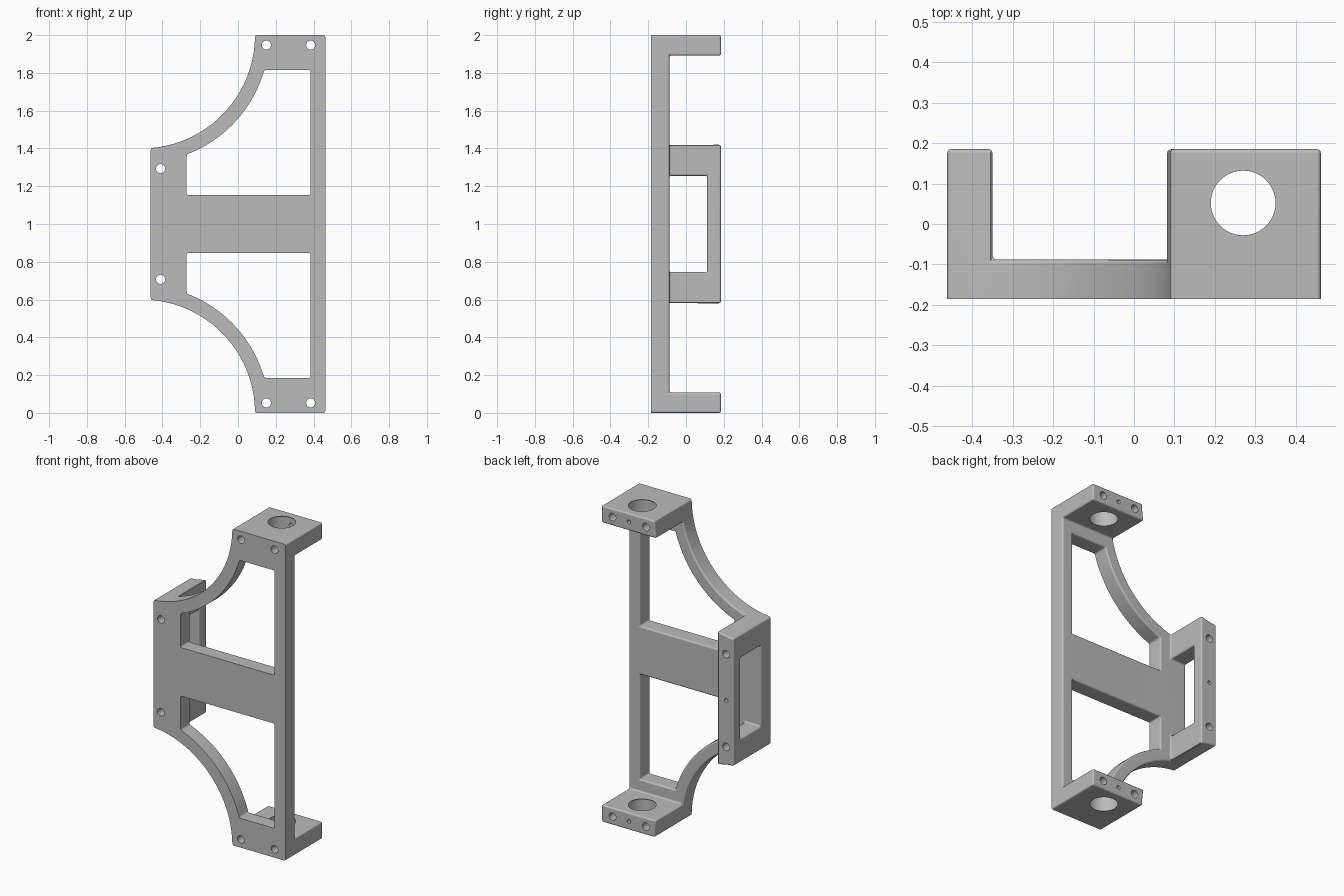
import bpy
import bmesh
from math import sin, cos, acos, asin, pi

cube = bpy.data.objects.get("Cube")
if cube:
    bpy.data.objects.remove(cube, do_unlink=True)

HALF_W, FRONT, BACK, PLATE = 0.462, -0.185, 0.185, -0.088
ARC_X, ARC_R, FILLET = -0.51, 0.6, 0.01


def loft(name, rings):
    """Closed solid through equal-length rings of points."""
    bm = bmesh.new()
    loops = [[bm.verts.new(p) for p in ring] for ring in rings]
    n = len(loops[0])
    for a, b in zip(loops, loops[1:]):
        for i in range(n):
            j = (i + 1) % n
            bm.faces.new((a[i], a[j], b[j], b[i]))
    bm.faces.new(loops[0])
    bm.faces.new(loops[-1])
    bmesh.ops.recalc_face_normals(bm, faces=bm.faces)
    mesh = bpy.data.meshes.new(name)
    bm.to_mesh(mesh)
    bm.free()
    obj = bpy.data.objects.new(name, mesh)
    bpy.context.collection.objects.link(obj)
    return obj


def prism(name, outline, y0, y1):
    """Extrude an x-z outline along y."""
    return loft(name, [[(x, y, z) for x, z in outline] for y in (y0, y1)])


def rect(x0, x1, z0, z1):
    return [(x0, z0), (x1, z0), (x1, z1), (x0, z1)]


def circle(cx, cz, r, n=32):
    return [(cx + r * cos(2 * pi * i / n), cz + r * sin(2 * pi * i / n)) for i in range(n)]


def arc(r, a0, a1, n=20):
    """Concave sweep around the upper corner, angles measured below horizontal."""
    steps = [a0 + (a1 - a0) * i / n for i in range(n + 1)]
    return [(ARC_X + r * cos(a), 2 - r * sin(a)) for a in steps]


def flip(outline):
    return [(x, 2 - z) for x, z in reversed(outline)]


def cut(obj, cutter):
    mod = obj.modifiers.new("cut", 'BOOLEAN')
    mod.operation = 'DIFFERENCE'
    mod.solver = 'EXACT'
    mod.object = cutter
    bpy.context.view_layer.objects.active = obj
    bpy.ops.object.modifier_apply(modifier=mod.name)
    bpy.data.objects.remove(cutter, do_unlink=True)


# Full-depth silhouette, symmetric about mid height
upper = arc(ARC_R, acos((-HALF_W - ARC_X) / ARC_R), 0) + [(HALF_W, 2)]
frame = prism("bracket_frame", upper + flip(upper), FRONT, BACK)

# Hollow behind the plate, leaving end blocks and the side arm
cut(frame, prism("pocket", rect(-0.35, 1, 0.108, 1.892), PLATE, 1))
# Opening through the side arm
cut(frame, prism("arm_opening", rect(-1, -0.3, 0.745, 1.255), PLATE, 0.112))

# Windows in the plate, upper and lower
inner = 0.675
window = [(0.385, 1.153), (0.385, 1.815)]
window += arc(inner, asin(0.185 / inner), acos((-0.272 - ARC_X) / inner))
window += [(-0.272, 1.153)]
for outline in (window, flip(window)):
    cut(frame, prism("window", outline, -1, 1 - 0.99))

# Rounded edges everywhere except around the flat front face
bm = bmesh.new()
bm.from_mesh(frame.data)
bmesh.ops.remove_doubles(bm, verts=bm.verts, dist=1e-5)
bmesh.ops.dissolve_limit(bm, angle_limit=0.01, verts=bm.verts, edges=bm.edges)
edges = [e for e in bm.edges if len(e.link_faces) == 2 and e.calc_face_angle() > 0.5
         and max(v.co.y for v in e.verts) > FRONT + 0.01]
bmesh.ops.bevel(bm, geom=edges, offset=FILLET, offset_type='OFFSET', segments=3,
                profile=0.5, affect='EDGES', loop_slide=False, clamp_overlap=False)
bm.to_mesh(frame.data)
bm.free()

# Large bores with rounded rims through both end blocks
bore_x, bore_y, bore_r = 0.27, 0.052, 0.08
for low, high in ((0, 0.108), (1.892, 2)):
    rim = [(FILLET * (1 - sin(a)), bore_r + FILLET * (1 - cos(a)))
           for a in (pi / 2, pi / 3, pi / 6, 0)]
    rim = [(d, bore_r + FILLET - (r - bore_r)) for d, r in rim]
    steps = [(low - 0.05, bore_r + FILLET)] + [(low + d, r) for d, r in rim]
    steps += [(high - d, r) for d, r in reversed(rim)] + [(high + 0.05, bore_r + FILLET)]
    cut(frame, loft("bore", [[(x, y, z) for x, y in circle(bore_x, bore_y, r, 48)]
                             for z, r in steps]))

# Screw holes right through, and small set-screw holes from the back
for side in (-1, 1):
    for x, dz in ((0.15, 0.947), (0.385, 0.947), (-0.41, 0.293)):
        cut(frame, prism("screw_hole", circle(x, 1 + side * dz, 0.024), -1, 1))
for x, dz in ((bore_x, 0.947), (bore_x, -0.947), (-0.41, 0)):
    cut(frame, prism("set_screw_hole", circle(x, 1 + dz, 0.012, 20), bore_y, 1))

# Plain grey material
grey = bpy.data.materials.new("plain_grey")
grey.use_nodes = True
colour = (0.5, 0.5, 0.5, 1)
grey.diffuse_color = colour
grey.node_tree.nodes["Principled BSDF"].inputs["Base Color"].default_value = colour
frame.data.materials.clear()
frame.data.materials.append(grey)

# Smooth fillets, crisp corners
bpy.ops.object.select_all(action='DESELECT')
frame.select_set(True)
bpy.context.view_layer.objects.active = frame
bpy.ops.object.shade_smooth_by_angle(angle=0.6)
weighted = frame.modifiers.new("weighted_normals", 'WEIGHTED_NORMAL')
weighted.keep_sharp = True
